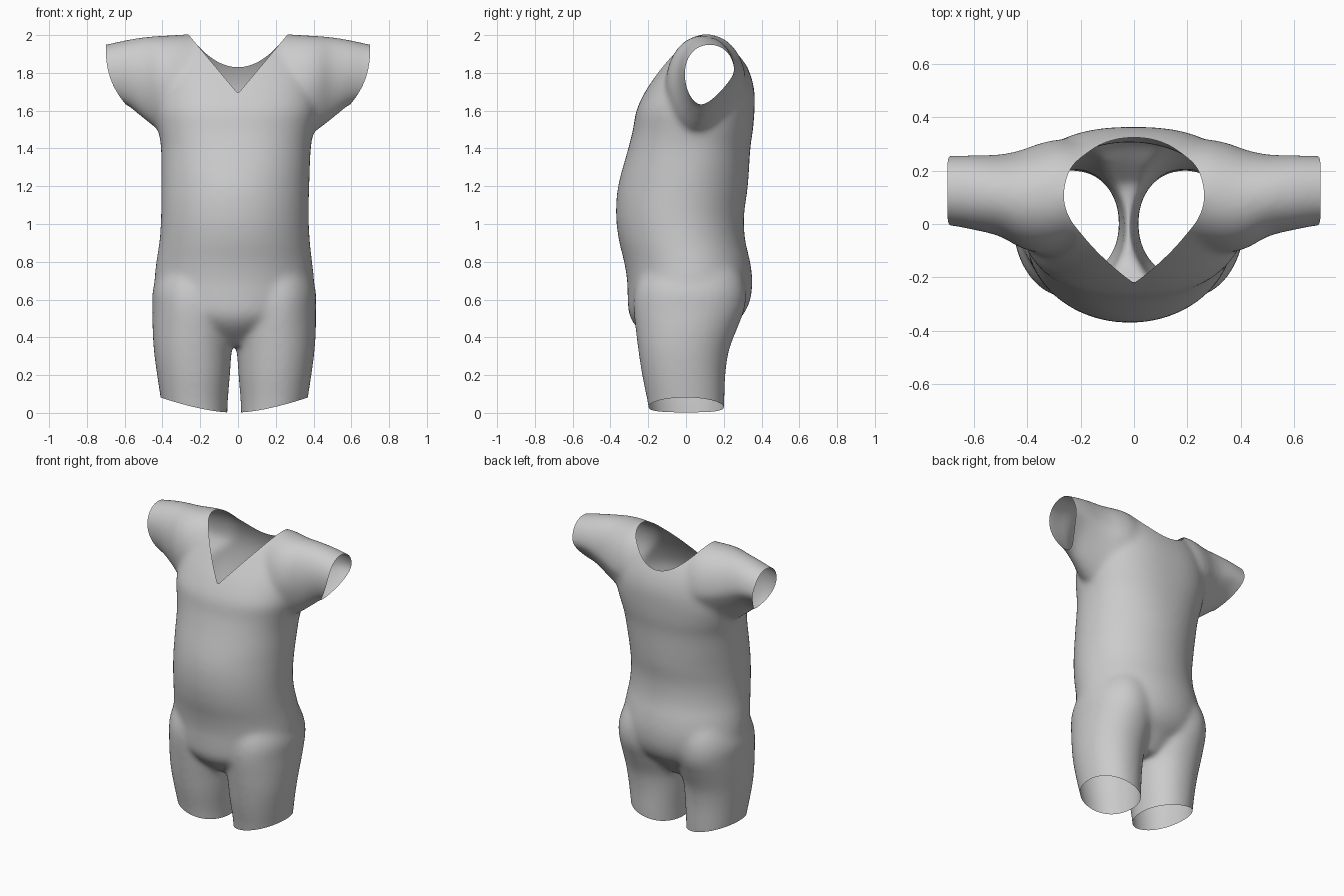
import bpy, bmesh, math

if "Cube" in bpy.data.objects:
    bpy.data.objects.remove(bpy.data.objects["Cube"])

def spline(rows, steps=5):
    # Catmull-Rom through the section parameters
    out = []
    for i in range(len(rows) - 1):
        p = [rows[max(0, min(len(rows) - 1, i + k))] for k in (-1, 0, 1, 2)]
        for s in range(steps):
            t = s / steps
            out.append([0.5 * (2*b + (c-a)*t + (2*a-5*b+4*c-d)*t*t + (3*b-a-3*c+d)*t**3)
                        for a, b, c, d in zip(*p)])
    return out + [list(rows[-1])]

def loft(bm, rows, axis='z', power=lambda t: 2.1, taper=0.0, skew=0.0, n=48):
    # closed tube of superelliptic sections: (position, a_min, a_max, b_min, b_max)
    rings = []
    for t, a0, a1, b0, b1 in spline(rows):
        ring = []
        for k in range(n):
            c, s = math.cos(2*math.pi*k/n), math.sin(2*math.pi*k/n)
            u = math.copysign(abs(c) ** (2/power(t)), c)
            v = math.copysign(abs(s) ** (2/power(t)), s)
            if v < 0:
                u *= 1 + taper * v
            a, b = (a0+a1)/2 + u*(a1-a0)/2 + skew*min(v, 0), (b0+b1)/2 + v*(b1-b0)/2
            ring.append(bm.verts.new((a, b, t) if axis == 'z' else (t, a, b)))
        rings.append(ring)
    for r, q in zip(rings, rings[1:]):
        for k in range(n):
            bm.faces.new((r[k], r[(k+1) % n], q[(k+1) % n], q[k]))
    bm.faces.new(rings[0])
    bm.faces.new(rings[-1])

def cut(bm, f):
    # trim the surface along f = 0, removing f > 0
    new = set()
    for e in list(bm.edges):
        a, b = e.verts
        if (f(a.co) > 0) != (f(b.co) > 0):
            lo, hi = 0.0, 1.0
            for _ in range(12):
                m = (lo + hi) / 2
                if (f(a.co.lerp(b.co, m)) > 0) == (f(a.co) > 0):
                    lo = m
                else:
                    hi = m
            new.add(bmesh.utils.edge_split(e, a, min(max(lo, .01), .99))[1])
    bmesh.ops.connect_verts(bm, verts=list(new))
    bmesh.ops.delete(bm, geom=[v for v in bm.verts if v not in new and f(v.co) > 0], context='VERTS')

bm = bmesh.new()
# torso: rounder at the hips, squarer at the chest
loft(bm, [(.36, -.12, .08, -.15, .15), (.45, -.26, .22, -.255, .23), (.52, -.39, .35, -.298, .30),
          (.60, -.43, .39, -.306, .338), (.70, -.44, .40, -.309, .349),
          (.80, -.43, .39, -.325, .337), (.92, -.412, .377, -.354, .31), (1.05, -.405, .372, -.368, .305),
          (1.2, -.405, .375, -.357, .325), (1.4, -.405, .383, -.303, .338), (1.5, -.42, .40, -.278, .352),
          (1.6, -.43, .42, -.26, .36), (1.7, -.42, .42, -.213, .36), (1.8, -.41, .41, -.148, .335),
          (1.9, -.37, .37, -.073, .282), (1.97, -.32, .32, -.005, .21), (2.003, -.28, .28, .06, .15)],
     power=lambda t: 2.02 + .38 * min(1, max(0, (t - 1.2) / .4)))
# legs, mirrored about the slightly off-centre crotch line
for s in (-1, 1):
    rows = [(-.1, .04, .36, -.18, .19), (.05, .037, .383, -.2, .2), (.2, .025, .406, -.23, .206),
            (.33, .016, .423, -.25, .225), (.45, .0, .43, -.265, .27), (.55, .0, .43, -.275, .308),
            (.64, .0, .43, -.27, .315), (.74, .02, .40, -.235, .29), (.9, .08, .33, -.13, .2)]
    loft(bm, [(z, *sorted((s*a - .02, s*b - .02)), c, d) for z, a, b, c, d in rows])
# sleeves
for s in (-1, 1):
    rows = [(.1, -.05, .28, 1.50, 1.98), (.25, -.09, .315, 1.46, 2.0), (.34, -.105, .305, 1.46, 1.998),
            (.42, -.09, .277, 1.50, 1.993), (.5, -.045, .26, 1.56, 1.987), (.6, -.02, .257, 1.637, 1.97),
            (.7, -.002, .254, 1.657, 1.948), (.8, .0, .25, 1.66, 1.93)]
    loft(bm, [(s*r[0], *r[1:]) for r in rows], axis='x', taper=.3, skew=.04)
bmesh.ops.recalc_face_normals(bm, faces=bm.faces)
me = bpy.data.meshes.new("bodysuit")
bm.to_mesh(me)
bm.free()
suit = bpy.data.objects.new("bodysuit", me)
bpy.context.collection.objects.link(suit)

# fuse into one soft skin, then offset to undo the shrinkage of the smoothing
rm = suit.modifiers.new("fuse", 'REMESH')
rm.mode, rm.voxel_size = 'VOXEL', .011
sm = suit.modifiers.new("soften", 'SMOOTH')
sm.factor, sm.iterations = .5, 50
dp = suit.modifiers.new("offset", 'DISPLACE')
dp.strength, dp.mid_level = .003, 0
fused = bpy.data.meshes.new_from_object(suit.evaluated_get(bpy.context.evaluated_depsgraph_get()))
suit.modifiers.clear()
suit.data = fused

# openings: neck, sleeves, legs
def neck(p):
    x = abs(p.x) / .26
    return p.z - (1.69 + .31*x if p.y < .11 else 1.83 + .17*x*x)

def cuff(p):
    d = max(0, (1.945 - p.z) / .305)
    return abs(p.x) - (.70 - .1 * min(d, 1.1)**2.5) if p.z > 1.55 else -1

def hem(p):
    d = max(0, abs(p.x + .02) - .035) / .35
    return .003 + .077 * d**1.5 - p.z

bm = bmesh.new()
bm.from_mesh(fused)
for f in (neck, cuff, hem):
    cut(bm, f)
bm.to_mesh(fused)
bm.free()
for p in fused.polygons:
    p.use_smooth = True
